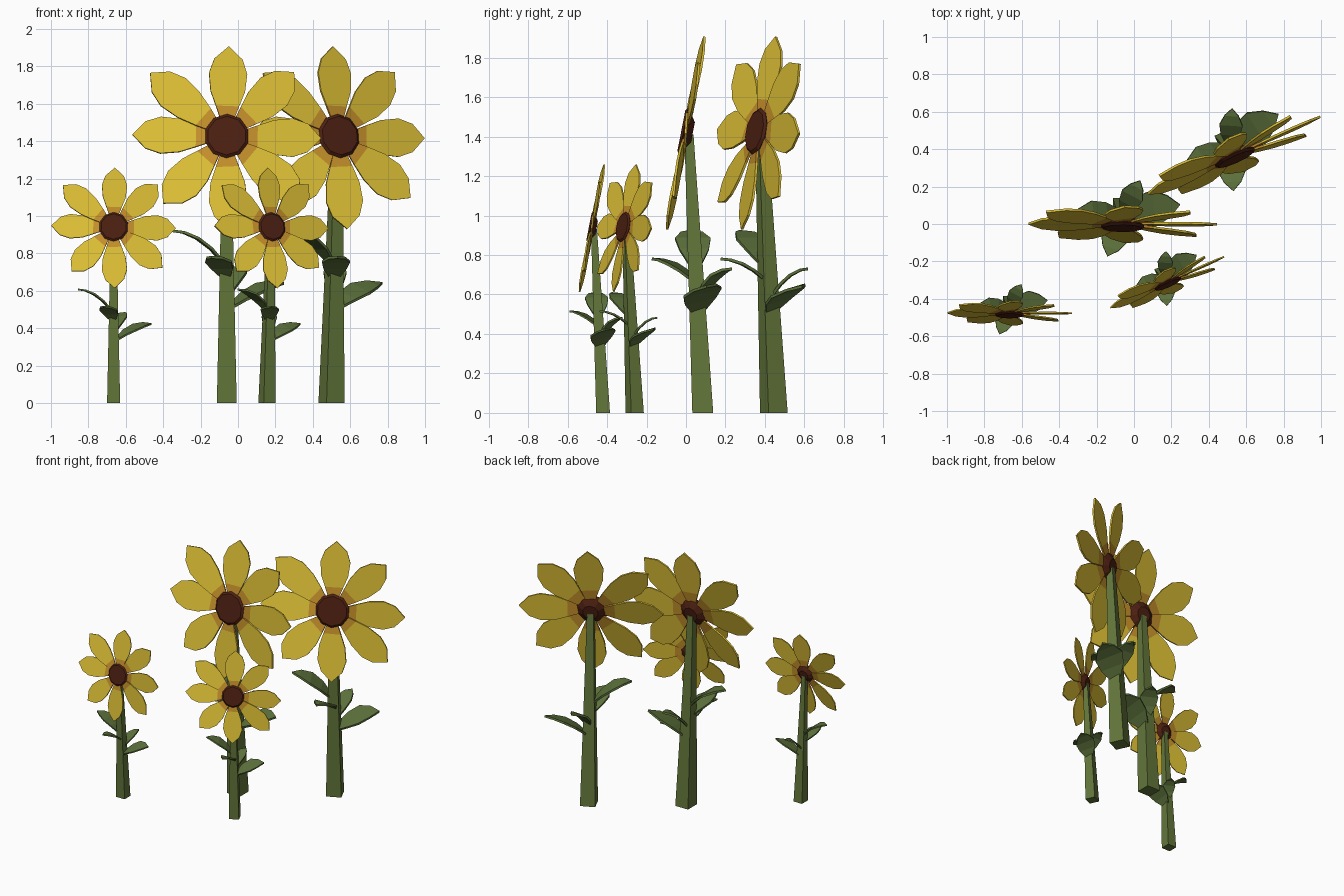
import bpy, bmesh, math
from mathutils import Vector, Matrix

if "Cube" in bpy.data.objects:
    bpy.data.objects.remove(bpy.data.objects["Cube"])


def material(name, rgb):
    m = bpy.data.materials.new(name)
    m.diffuse_color = (*rgb, 1)
    m.use_nodes = True
    m.node_tree.nodes["Principled BSDF"].inputs["Base Color"].default_value = m.diffuse_color
    return m


YELLOW = material("petal yellow", (0.72, 0.52, 0.036))
ORANGE = material("petal base orange", (0.56, 0.28, 0.024))
BROWN = material("seed brown", (0.075, 0.014, 0.006))
STEM = material("stem green", (0.125, 0.18, 0.042))
LEAF = material("leaf green", (0.11, 0.168, 0.045))


def finish(name, bm, mats, matrix, thickness=0):
    bmesh.ops.recalc_face_normals(bm, faces=bm.faces)
    mesh = bpy.data.meshes.new(name)
    bm.to_mesh(mesh)
    bm.free()
    for m in mats:
        mesh.materials.append(m)
    ob = bpy.data.objects.new(name, mesh)
    bpy.context.collection.objects.link(ob)
    ob.matrix_world = matrix
    if thickness:
        mod = ob.modifiers.new("thickness", 'SOLIDIFY')
        mod.thickness = thickness
        mod.offset = 0
    return ob


def blade(bm, rows, first_mat=0):
    """Flat strip through (centre, half-width vector) rows, ending in a point."""
    prev = None
    for i, (c, w) in enumerate(rows):
        if i == len(rows) - 1:
            cur = [bm.verts.new(c)]
        else:
            cur = [bm.verts.new(c - w), bm.verts.new(c + w)]
        if prev:
            f = bm.faces.new([prev[0], *cur, prev[1]])
            f.material_index = first_mat if i == 1 else 0
        prev = cur


def loft(bm, rings):
    """Closed solid through rings of points."""
    rings = [[bm.verts.new(p) for p in r] for r in rings]
    n = len(rings[0])
    for a, b in zip(rings, rings[1:]):
        for i in range(n):
            j = (i + 1) % n
            bm.faces.new([a[i], a[j], b[j], b[i]])
    bm.faces.new(rings[0][::-1])
    bm.faces.new(rings[-1])


# Head leans back: local x right, y up the face, z out of the face
TILT = math.radians(11)
HEAD = Matrix.Translation((0, -0.085, 1.425)) @ Matrix.Rotation(math.pi / 2 - TILT, 4, 'X')
TIPS = [(0.01, 0.49), (-0.41, 0.345), (-0.505, 0.01), (-0.34, -0.365),
        (0.01, -0.505), (0.395, -0.335), (0.505, -0.01), (0.36, 0.35)]
PETAL = [(0.09, 0.035), (0.165, 0.062), (0.25, 0.092), (0.35, 0.102), (0.43, 0.075), (0.5, 0)]
# azimuth, length, start height, rise, roll
LEAVES = [(185, 0.29, 0.73, 0.19, 0.0), (8, 0.31, 0.50, 0.14, 0.25),
          (-110, 0.24, 0.66, 0.12, 0.0), (62, 0.20, 0.57, 0.16, 0.0)]
LEAF_SHAPE = [(0, 0.02), (0.3, 0.075), (0.55, 0.09), (0.8, 0.055), (1, 0)]


def flower(label, x, y, size, turn):
    place = (Matrix.Translation((x, y, 0)) @ Matrix.Rotation(math.radians(turn), 4, 'Z')
             @ Matrix.Scale(size, 4))

    # tapered square stem leaning forward
    bm = bmesh.new()
    loft(bm, [[(sx * h, cy + sy * h, z) for sx, sy in ((-1, -1), (1, -1), (1, 1), (-1, 1))]
              for z, cy, h in ((0, 0, 0.053), (1.41, -0.07, 0.023))])
    finish(label + "_stem", bm, [STEM], place)

    # arched leaves
    bm = bmesh.new()
    for az, length, z0, rise, roll in LEAVES:
        a = math.radians(az)
        out = Vector((math.cos(a), math.sin(a), 0))
        side = Vector((-math.sin(a), math.cos(a), roll))
        root = Vector((0, -0.05 * z0, z0))
        blade(bm, [(root + out * length * s + Vector((0, 0, rise * (1 - (1 - s) ** 2))),
                    side * w * length / 0.29) for s, w in LEAF_SHAPE])
    finish(label + "_leaves", bm, [LEAF], place, 0.014)

    # petals, each twisted a little like a pinwheel
    bm = bmesh.new()
    for tx, ty in TIPS:
        tip = Vector((tx, ty, 0))
        r = tip.normalized()
        t = Vector((-r.y, r.x, 0.13))
        blade(bm, [(r * (u if u < 0.2 else u * tip.length / 0.5), t * w) for u, w in PETAL], 1)
    finish(label + "_petals", bm, [YELLOW, ORANGE], place @ HEAD, 0.012)

    # seed disc
    bm = bmesh.new()
    loft(bm, [[(r * math.cos(k * math.pi / 5 + 0.3), r * math.sin(k * math.pi / 5 + 0.3), z)
               for k in range(10)]
              for r, z in ((0.055, -0.035), (0.085, -0.015), (0.12, 0.012), (0.105, 0.024))])
    finish(label + "_seed_disc", bm, [BROWN], place @ HEAD)


flower("tall_left", -0.06, 0.085, 1.0, 0)
flower("tall_right", 0.50, 0.445, 1.0, 24.3)
flower("short_left", -0.665, -0.42, 0.66, 0)
flower("short_right", 0.155, -0.26, 0.66, 24.3)
